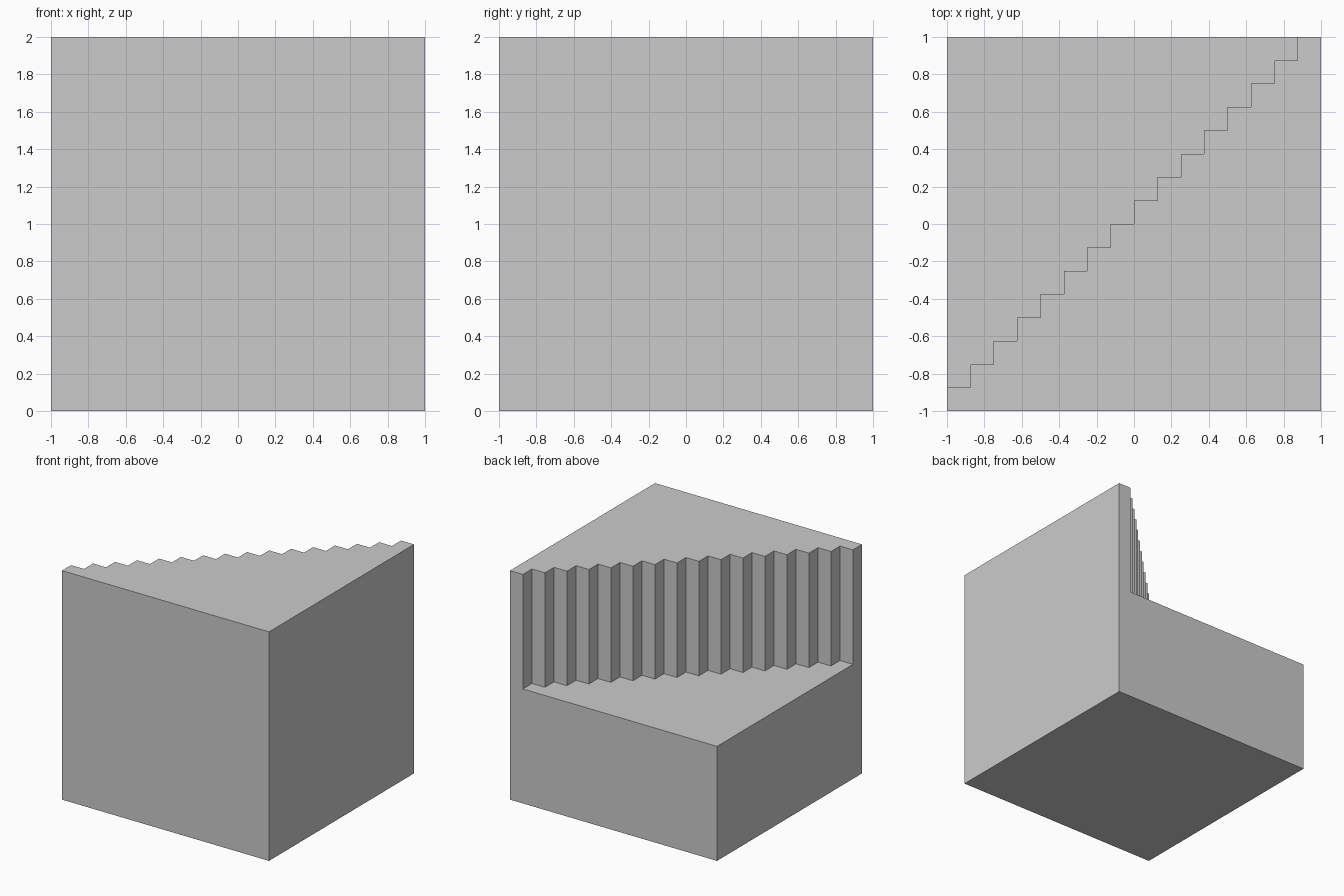
import bpy, bmesh

if "Cube" in bpy.data.objects:
    bpy.data.objects.remove(bpy.data.objects["Cube"])

N = 16            # number of zigzag teeth across the block
S = 2 / N         # tooth size
LOW, TOP = 1.0, 2.0

# Zigzag line running from the left side to the back side
zigzag = []
for i in range(N - 1):
    a = -1 + i * S
    zigzag += [(a, a + S), (a + S, a + S)]
zigzag.append((1 - S, 1.0))

bm = bmesh.new()


def face(points):
    bm.faces.new([bm.verts.new(p) for p in points])


def flat(points, z):
    face([(x, y, z) for x, y in points])


# Bottom, raised front half and lower back half
flat([(-1, -1), (-1, 1), (1, 1), (1, -1)], 0)
flat(zigzag + [(1, 1), (1, -1), (-1, -1)], TOP)
flat(zigzag + [(-1, 1)], LOW)

# Zigzag wall between the two levels
for (x0, y0), (x1, y1) in zip(zigzag, zigzag[1:]):
    face([(x0, y0, LOW), (x1, y1, LOW), (x1, y1, TOP), (x0, y0, TOP)])

# Full-height front and right sides
face([(-1, -1, 0), (1, -1, 0), (1, -1, TOP), (-1, -1, TOP)])
face([(1, -1, 0), (1, 1, 0), (1, 1, TOP), (1, -1, TOP)])

# L-shaped left and back sides
e = 1 - S
face([(-1, -1, 0), (-1, -1, TOP), (-1, -e, TOP), (-1, -e, LOW), (-1, 1, LOW), (-1, 1, 0)])
face([(1, 1, 0), (1, 1, TOP), (e, 1, TOP), (e, 1, LOW), (-1, 1, LOW), (-1, 1, 0)])

# Weld into one closed solid
bmesh.ops.remove_doubles(bm, verts=bm.verts, dist=1e-4)
bmesh.ops.recalc_face_normals(bm, faces=bm.faces)

mesh = bpy.data.meshes.new("zigzag_half_block")
bm.to_mesh(mesh)
bm.free()
bpy.context.collection.objects.link(bpy.data.objects.new("zigzag_half_block", mesh))
